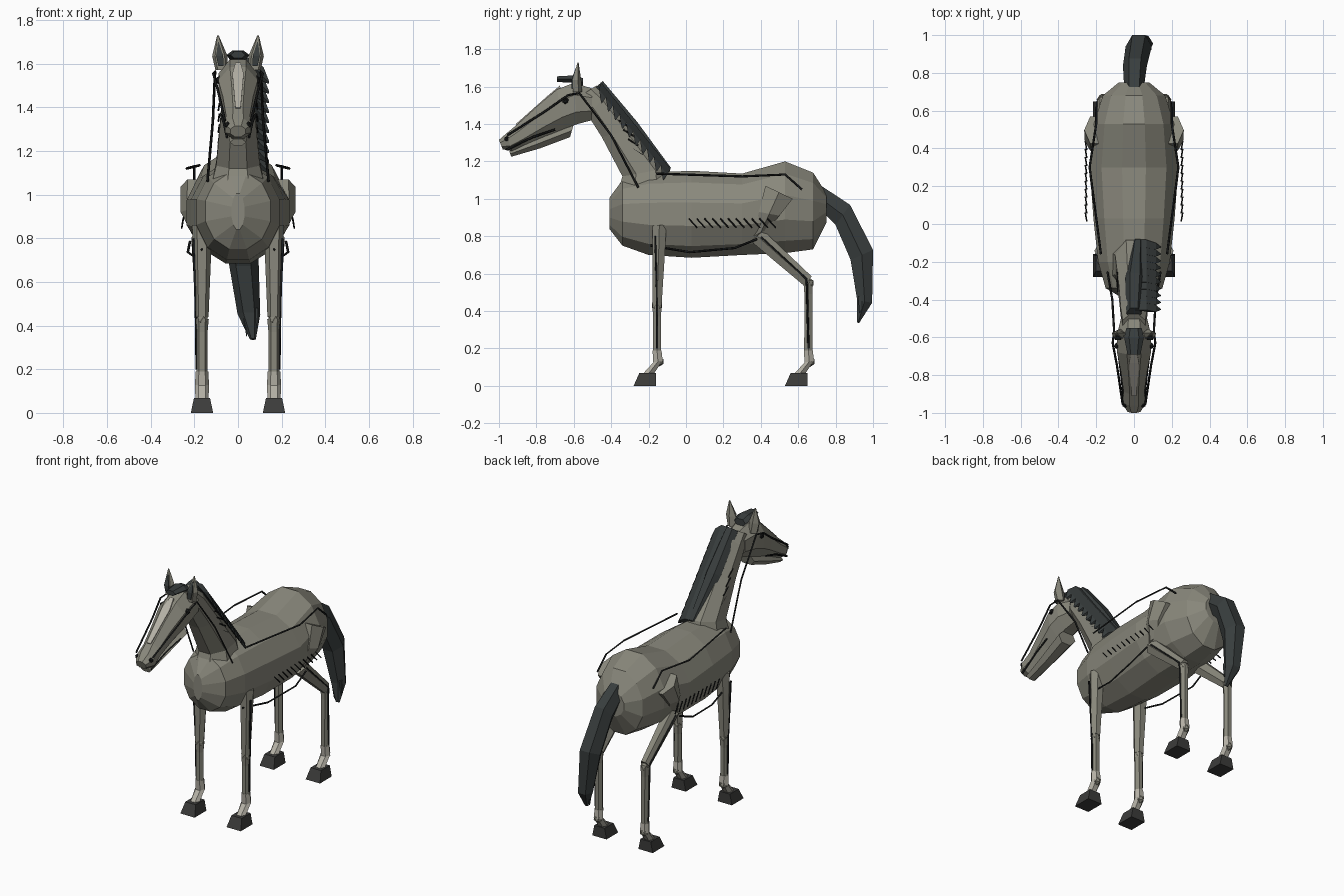
import bpy, bmesh
from math import pi, cos, sin
from mathutils import Vector


def material(name, r, g, b):
    m = bpy.data.materials.new(name)
    m.diffuse_color = (r, g, b, 1)
    return m


COAT = material("coat", 0.25, 0.245, 0.20)
PALE = material("pale", 0.46, 0.44, 0.38)
HAIR = material("hair", 0.04, 0.047, 0.047)
HOOF = material("hoof", 0.045, 0.045, 0.043)
INK = material("ink", 0.01, 0.011, 0.011)


def loft(name, sections, n=8, mat=COAT):
    """Each section: x centre, half width, then two opposite silhouette points (y, z)."""
    bm = bmesh.new()
    rings = []
    k = 1 / cos(pi / n)
    for x, w, y1, z1, y2, z2 in sections:
        mid = Vector((x, (y1 + y2) / 2, (z1 + z2) / 2))
        deep = Vector((0, (y1 - y2) / 2, (z1 - z2) / 2))
        side = Vector((w, 0, 0))
        angles = [2 * pi * (i + 0.5) / n for i in range(n)]
        rings.append([bm.verts.new(mid + k * (deep * cos(a) + side * sin(a))) for a in angles])
    for a, b in zip(rings, rings[1:]):
        for i in range(n):
            j = (i + 1) % n
            bm.faces.new((a[i], a[j], b[j], b[i]))
    bm.faces.new(rings[0])
    bm.faces.new(rings[-1])
    bmesh.ops.recalc_face_normals(bm, faces=bm.faces)
    me = bpy.data.meshes.new(name)
    bm.to_mesh(me)
    bm.free()
    me.materials.append(mat)
    ob = bpy.data.objects.new(name, me)
    bpy.context.collection.objects.link(ob)
    return ob


def ball(name, loc, r, mat=COAT):
    bpy.ops.mesh.primitive_ico_sphere_add(subdivisions=1, radius=r, location=loc)
    ob = bpy.context.object
    ob.name = name
    ob.data.materials.append(mat)


def lines(name, paths, r=0.006):
    cu = bpy.data.curves.new(name, 'CURVE')
    cu.dimensions = '3D'
    cu.bevel_depth = r
    cu.bevel_resolution = 0
    cu.use_fill_caps = True
    for pts in paths:
        sp = cu.splines.new('POLY')
        sp.points.add(len(pts) - 1)
        for p, co in zip(sp.points, pts):
            p.co = (*co, 1)
    cu.materials.append(INK)
    bpy.context.collection.objects.link(bpy.data.objects.new(name, cu))


# Barrel of the body
loft("body", [
    (0, .03, -.41, 1.005, -.41, .84), (0, .15, -.34, 1.10, -.34, .75),
    (0, .19, -.20, 1.14, -.20, .70), (0, .215, .03, 1.15, .03, .685),
    (0, .235, .30, 1.135, .30, .70), (0, .213, .53, 1.20, .53, .71),
    (0, .165, .68, 1.14, .68, .73), (0, .08, .75, 1.03, .75, .87)], 12)

# Neck, head and lower jaw
loft("neck", [
    (0, .125, -.37, 1.02, -.06, 1.05), (0, .10, -.34, 1.12, -.09, 1.165),
    (0, .08, -.45, 1.33, -.27, 1.38), (0, .07, -.52, 1.44, -.42, 1.57),
    (0, .06, -.58, 1.54, -.48, 1.605)])
loft("head", [
    (0, .07, -.50, 1.59, -.505, 1.42), (0, .09, -.60, 1.62, -.58, 1.40),
    (0, .09, -.69, 1.585, -.65, 1.375), (0, .07, -.79, 1.50, -.75, 1.335),
    (0, .055, -.90, 1.40, -.86, 1.285), (0, .06, -.96, 1.35, -.93, 1.255),
    (0, .035, -1.0, 1.315, -.98, 1.265)])
loft("lower_jaw", [
    (0, .055, -.60, 1.40, -.62, 1.33), (0, .042, -.80, 1.32, -.78, 1.27),
    (0, .032, -.945, 1.255, -.935, 1.225)], 6)
loft("face_blaze", [
    (0, .012, -.675, 1.605, -.66, 1.56), (0, .026, -.735, 1.555, -.71, 1.52),
    (0, .012, -.91, 1.40, -.89, 1.37)], 4, PALE)

# Forelock, mane crest and the hanging locks on one side
loft("forelock", [
    (0, .035, -.55, 1.645, -.55, 1.60), (0, .045, -.60, 1.66, -.60, 1.62),
    (0, .03, -.69, 1.655, -.69, 1.625)], 6, HAIR)
loft("mane_crest", [
    (0, .035, -.445, 1.63, -.50, 1.58), (.005, .045, -.26, 1.41, -.31, 1.36),
    (.02, .025, -.08, 1.165, -.13, 1.12)], 6, HAIR)
for i in range(10):
    t = i / 9
    y, z = -.435 + .33 * t, 1.595 - .41 * t
    loft("mane_lock_%d" % (i + 1), [
        (.035, .03, y - .02, z + .03, y + .022, z - .025),
        (.095, .022, y - .03, z - .01, y + .005, z - .055),
        (.138, .004, y - .02, z - .075, y - .015, z - .085)], 4, HAIR)

# Tail with ragged tips
loft("tail", [
    (0, .045, .70, 1.085, .74, .92), (.005, .055, .877, .968, .80, .86),
    (.025, .06, 1.0, .727, .88, .674), (.05, .045, .995, .444, .915, .46),
    (.068, .012, .925, .335, .915, .34)], 6, HAIR)
for i, x in enumerate((.03, .05, .08)):
    loft("tail_wisp_%d" % (i + 1), [
        (x, .012, .97, .48, .92, .48), (x + .01, .002, .93, .35 + .02 * i, .927, .35 + .02 * i)], 4, HAIR)


def lower_leg(tag, x, y, top):
    """Cannon, fetlock, pastern and hoof of one leg."""
    loft(tag + "_cannon", [
        (x, .027, y - .025, top, y + .025, top),
        (x, .022, y - .021, top - .06, y + .021, top - .06),
        (x, .022, y - .022, .19, y + .022, .19)], 6)
    loft(tag + "_sock", [
        (x, .025, y - .024, .19, y + .024, .19), (x, .028, y - .02, .125, y + .03, .135),
        (x, .026, y - .075, .065, y - .02, .06)], 6, PALE)
    ball(tag + "_joint", (x, y, top), .031)
    ball(tag + "_fetlock", (x, y + .01, .13), .028)
    loft(tag + "_hoof", [
        (x, .051, y - .125, 0, y - .005, 0), (x, .037, y - .095, .068, y - .005, .068)], 4, HOOF)


for side, s in (("left", 1), ("right", -1)):
    # Ears and facial features
    loft(side + "_ear", [
        (s * .075, .024, -.605, 1.57, -.56, 1.57), (s * .083, .03, -.605, 1.635, -.565, 1.635),
        (s * .092, .003, -.58, 1.73, -.575, 1.73)], 5)
    loft(side + "_inner_ear", [
        (s * .078, .012, -.612, 1.59, -.59, 1.59), (s * .084, .016, -.613, 1.635, -.59, 1.635),
        (s * .09, .002, -.59, 1.70, -.585, 1.70)], 4, HAIR)
    ball(side + "_eye", (s * .086, -.645, 1.525), .02, INK)
    ball(side + "_nostril", (s * .048, -.957, 1.32), .016, INK)

    # Front leg
    x = s * .165
    loft(side + "_front_upper_leg", [
        (x, .039, -.18, .86, -.105, .86), (x, .036, -.18, .72, -.112, .72),
        (x, .026, -.18, .44, -.13, .44)], 6)
    lower_leg(side + "_front", x, -.155, .43)

    # Hind leg
    loft(side + "_thigh", [
        (s * .2, .055, .425, 1.07, .57, 1.0), (s * .205, .05, .39, .93, .50, .91),
        (s * .17, .036, .36, .80, .44, .84)], 6)
    loft(side + "_gaskin", [
        (s * .168, .04, .415, .83, .345, .775), (x, .026, .672, .585, .632, .535)], 6)
    lower_leg(side + "_hind", x, .654, .55)

    # Dark contour strands that float beside the body, head and legs
    lines(side + "_contours", [[(s * a, b, c) for a, b, c in p] for p in (
        [(.175, -.16, 1.135), (.235, .30, 1.12), (.2, .53, 1.13), (.2, .62, 1.05)],
        [(.165, -.19, .75), (.2, .02, .715), (.23, .26, .737), (.22, .38, .785)],
        [(.06, -.955, 1.34), (.09, -.75, 1.47), (.113, -.63, 1.555), (.105, -.57, 1.565),
         (.115, -.40, 1.34), (.14, -.255, 1.06)],
        [(.05, -.96, 1.262), (.065, -.82, 1.33), (.08, -.70, 1.37)],
        [(.205, -.165, .80), (.193, -.155, .45), (.189, -.155, .2)],
        [(.208, .40, .795), (.194, .645, .57), (.189, .655, .2)])])
    lines(side + "_rib_marks", [
        [(s * .25, .015 + .042 * i, .895), (s * .258, .06 + .042 * i, .845)] for i in range(11)], .004)
    lines(side + "_neck_marks", [
        [(s * .085, -.36 + .025 * i, 1.42 - .05 * i), (s * .09, -.305 + .025 * i, 1.385 - .05 * i)]
        for i in range(5)], .004)
